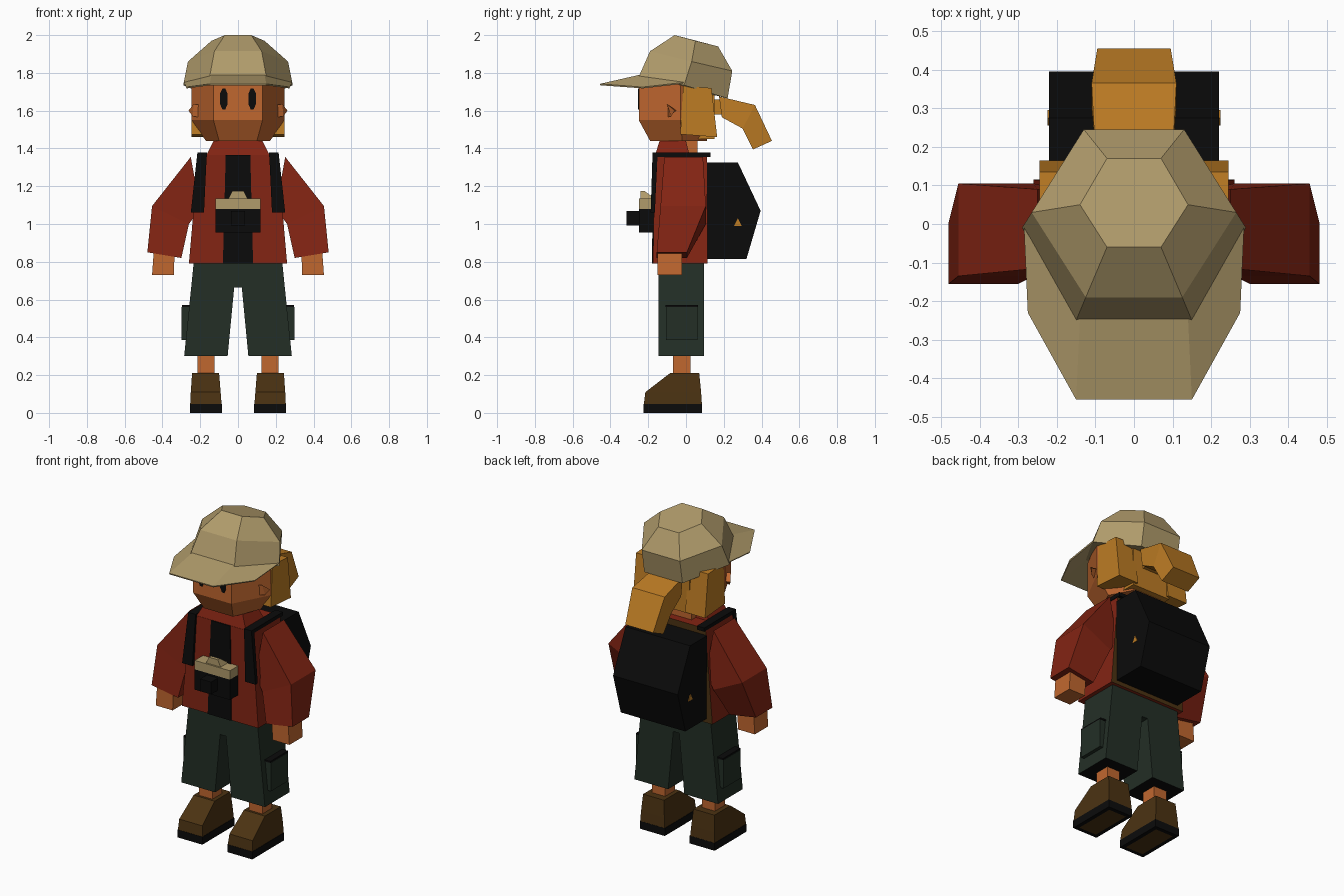
import bpy
import bmesh
from mathutils import Vector

cube = bpy.data.objects.get("Cube")
if cube:
    bpy.data.objects.remove(cube, do_unlink=True)


def material(name, hex_code):
    srgb = [int(hex_code[i:i + 2], 16) / 255 for i in (0, 2, 4)]
    linear = [c / 12.92 if c < 0.04 else ((c + 0.055) / 1.055) ** 2.4 for c in srgb]
    mat = bpy.data.materials.new(name)
    mat.use_nodes = True
    mat.diffuse_color = (*linear, 1)
    for node in mat.node_tree.nodes:
        if node.type == 'BSDF_PRINCIPLED':
            node.inputs["Base Color"].default_value = (*linear, 1)
            node.inputs["Roughness"].default_value = 0.9
    return mat


TAN = material("tan canvas", "B09B6B")
HAIR = material("golden hair", "BD7C24")
SKIN = material("warm skin", "C0672F")
RED = material("rust red cloth", "832413")
BLACK = material("black", "0B0B0B")
GREEN = material("dark green cloth", "232F26")
BROWN = material("brown leather", "4B3212")


def loft(name, rings, mat, second=None, rule=None, side=1, inset=None):
    """Skin a stack of equal rings and cap both ends; side=-1 mirrors in x."""
    bm = bmesh.new()
    loops = [[bm.verts.new((side * x, y, z)) for x, y, z in ring] for ring in rings]
    count = len(loops[0])
    for low, high in zip(loops, loops[1:]):
        for i in range(count):
            j = (i + 1) % count
            bm.faces.new((low[i], low[j], high[j], high[i]))
    first = bm.faces.new(loops[0])
    bm.faces.new(loops[-1])
    bmesh.ops.recalc_face_normals(bm, faces=bm.faces)
    bm.normal_update()
    if rule:
        for face in bm.faces:
            face.material_index = int(rule(face))
    if inset:
        bmesh.ops.inset_individual(bm, faces=[first], thickness=inset)
        first.material_index = 1
    mesh = bpy.data.meshes.new(name)
    bm.to_mesh(mesh)
    bm.free()
    mesh.materials.append(mat)
    if second:
        mesh.materials.append(second)
    obj = bpy.data.objects.new(name, mesh)
    bpy.context.collection.objects.link(obj)
    return obj


def rect(x, y, z):
    return [(x[0], y[0], z), (x[1], y[0], z), (x[1], y[1], z), (x[0], y[1], z)]


def block(name, x, y, z, mat, top_x=None, top_y=None, **kw):
    rings = [rect(x, y, z[0]), rect(top_x or x, top_y or y, z[1])]
    return loft(name, rings, mat, **kw)


def prism(name, profile, x0, x1, mat, **kw):
    """Extrude a y-z profile along x."""
    return loft(name, [[(x, y, z) for y, z in profile] for x in (x0, x1)], mat, **kw)


def hexagon(front, middle, back):
    """Six points around z from three (half width, y, z) stations."""
    (fx, fy, fz), (mx, my, mz), (bx, by, bz) = front, middle, back
    return [(-fx, fy, fz), (fx, fy, fz), (mx, my, mz),
            (bx, by, bz), (-bx, by, bz), (-mx, my, mz)]


# Head and hat
loft("head", [
    hexagon((.10, -.19, 1.44), (.17, -.02, 1.44), (.10, .11, 1.44)),
    hexagon((.13, -.25, 1.55), (.245, -.03, 1.55), (.13, .14, 1.55)),
    hexagon((.13, -.25, 1.76), (.245, -.03, 1.76), (.13, .14, 1.72)),
], SKIN)
loft("hat_crown", [
    hexagon((.15, -.25, 1.78), (.29, -.01, 1.735), (.13, .22, 1.665)),
    hexagon((.125, -.19, 1.915), (.265, .03, 1.86), (.13, .245, 1.81)),
    hexagon((.07, -.06, 2), (.14, .05, 1.97), (.07, .17, 1.94)),
], TAN)


def brim_ring(drop):
    right = [(.15, -.455, 1.742), (.275, -.23, 1.725), (.285, -.01, 1.75), (.14, -.245, 1.79)]
    points = right + [(-x, y, z) for x, y, z in reversed(right)]
    return [(x, y, z - drop) for x, y, z in points]


brim = brim_ring(0)
brim_mesh = bpy.data.meshes.new("hat_brim")
brim_mesh.from_pydata(brim, [], [(0, 1, 2, 3), (7, 0, 3, 4), (7, 4, 5, 6)])
brim_mesh.materials.append(TAN)
hat_brim = bpy.data.objects.new("hat_brim", brim_mesh)
bpy.context.collection.objects.link(hat_brim)
thick = hat_brim.modifiers.new("thickness", 'SOLIDIFY')
thick.thickness = 0.008

# Hair and ponytail
block("back_hair", (-.13, .13), (-.02, .15), (1.45, 1.72), HAIR)
tail = [(.10, (.175, 1.675), (.19, 1.565)),
        (.11, (.365, 1.63), (.30, 1.505)),
        (.095, (.455, 1.44), (.355, 1.395))]
loft("ponytail", [[(-w, *top), (w, *top), (w, *low), (-w, *low)]
                  for w, top, low in tail], HAIR)
block("hair_tie", (-.06, .06), (.13, .2), (1.58, 1.66), HAIR)

# Torso, neck and collar
block("torso", (-.26, .26), (-.175, .115), (.79, 1.365), RED,
      top_x=(-.21, .21), top_y=(-.165, .11),
      second=BROWN, rule=lambda f: f.normal.y > .9)
block("collar", (-.17, .17), (-.165, .02), (1.36, 1.44), RED,
      top_x=(-.13, .13), top_y=(-.14, 0))
block("neck", (-.08, .08), (-.1, .06), (1.36, 1.46), SKIN)
block("shirt_front", (-.08, .08), (-.181, -.17), (.79, 1.365), BLACK,
      top_x=(-.065, .065), top_y=(-.171, -.16))

# Backpack
prism("backpack", [(.11, 1.325), (.275, 1.325), (.395, 1.07), (.32, .815), (.11, .815)],
      -.22, .22, BLACK)

# Camera hanging on the chest
block("camera_body", (-.12, .12), (-.25, -.17), (.955, 1.08), BLACK)
block("camera_top", (-.12, .12), (-.25, -.17), (1.08, 1.135), TAN)
block("camera_hump", (-.05, .05), (-.24, -.165), (1.135, 1.175), TAN,
      top_x=(-.03, .03), top_y=(-.24, -.22))
block("camera_lens", (-.037, .037), (-.315, -.25), (.992, 1.068), BLACK)

# Trousers, one profile across both legs
half = [(.235, .79), (.285, .3), (.055, .3), (.02, .665)]
outline = half + [(-x, z) for x, z in reversed(half)]
loft("trousers", [[(x, y, z) for x, z in outline] for y in (-.145, .095)], GREEN,
     second=BLACK, rule=lambda f: f.calc_center_median().z < .31)

# Paired parts
for side, label in ((1, "left"), (-1, "right")):
    pair = dict(side=side)

    # Face and side hair
    eye = [(.055, 1.635), (.068, 1.605), (.082, 1.605), (.095, 1.635),
           (.095, 1.69), (.082, 1.718), (.068, 1.718), (.055, 1.69)]
    loft(label + "_eye", [[(x, y, z) for x, z in eye] for y in (-.254, -.248)], BLACK, **pair)
    loft(label + "_ear", [[(.20, -.1, 1.63), (.20, -.1, 1.565), (.23, -.05, 1.60)],
                          [(.235, -.1, 1.635), (.24, -.08, 1.57), (.262, -.06, 1.60)]],
         SKIN, **pair)
    prism(label + "_side_hair", [(-.015, 1.73), (.135, 1.72), (.165, 1.46), (-.03, 1.475)],
          .11, .245, HAIR, **pair)

    # Sleeve as shoulder, elbow and cuff sections
    arm = [((.25, 1.355), (.20, 1.08), -.115, .09),
           ((.455, 1.095), (.26, 1.0), -.135, .105),
           ((.48, .85), (.30, .82), -.155, .005)]
    loft(label + "_sleeve", [[(*(o[0], a), o[1]), (o[0], b, o[1]), (i[0], b, i[1]), (i[0], a, i[1])]
                             for o, i, a, b in arm], RED, **pair)
    block(label + "_hand", (.34, .455), (-.15, -.02), (.73, .87), SKIN,
          top_x=(.335, .445), **pair)

    # Backpack strap and side tag
    block(label + "_strap_front", (.18, .25), (-.187, -.165), (1.06, 1.378), BLACK,
          top_x=(.165, .215), top_y=(-.177, -.15), **pair)
    block(label + "_strap_top", (.165, .215), (-.177, .13), (1.355, 1.378), BLACK, **pair)
    prism(label + "_tag", [(.255, .99), (.295, .99), (.275, 1.03)], .215, .224, HAIR, **pair)

    # Trouser pocket
    prism(label + "_pocket", [(-.105, .385), (.06, .385), (.06, .56), (-.105, .56)],
          .23, .298, GREEN, **pair)
    prism(label + "_pocket_flap", [(-.108, .56), (.063, .56), (.063, .57), (-.108, .57)],
          .23, .296, BLACK, **pair)

    # Leg and boot
    block(label + "_leg", (.125, .215), (-.07, .025), (.19, .32), SKIN, **pair)
    block(label + "_sole", (.085, .255), (-.225, .085), (0, .047), BLACK,
          second=BROWN, inset=.035, **pair)
    loft(label + "_boot", [rect((.087, .253), (-.223, .084), .047),
                           rect((.092, .25), (-.215, .08), .11),
                           rect((.1, .243), (-.085, .07), .21)], BROWN, **pair)
